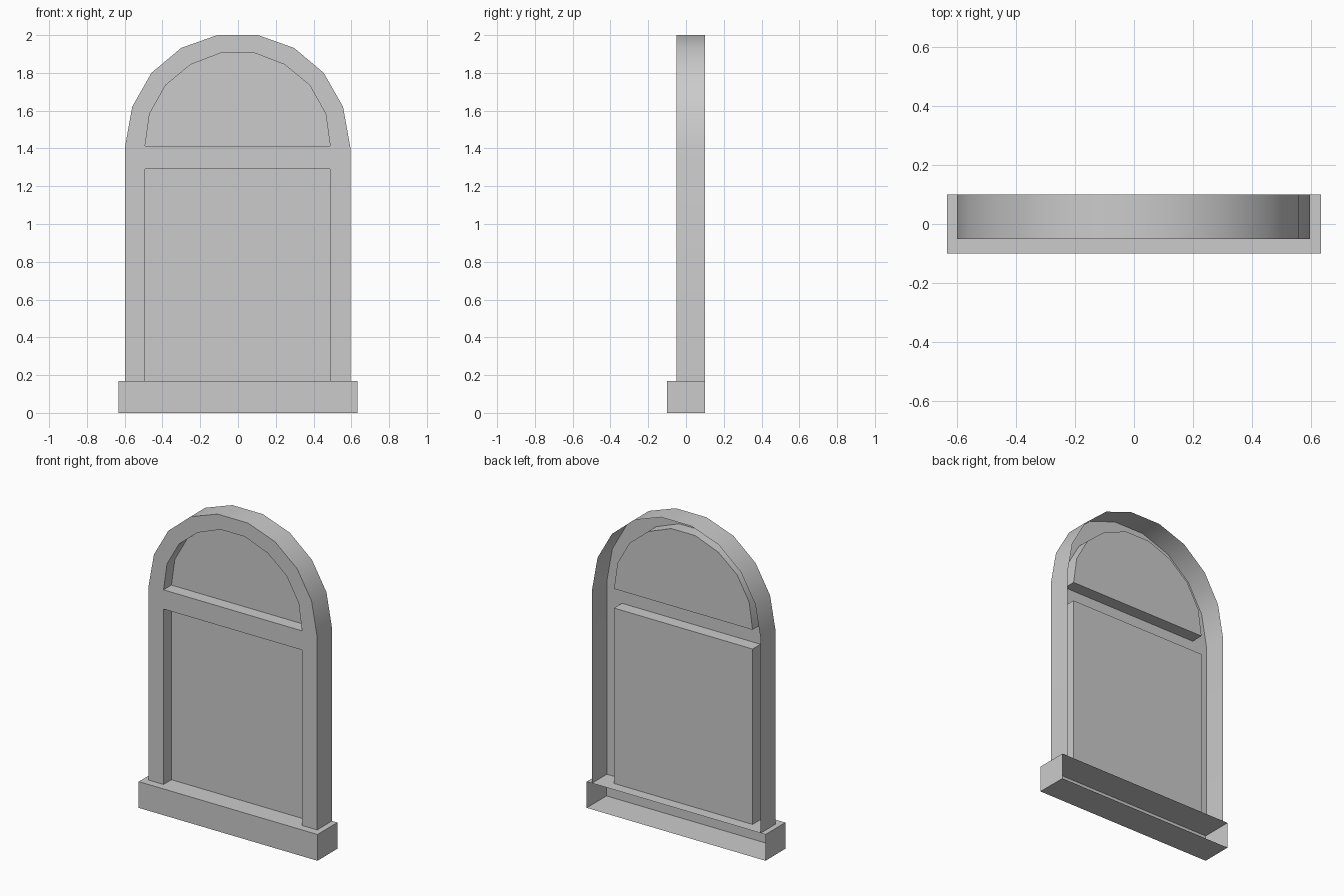
import bpy, bmesh
from math import radians
from mathutils import Matrix

if "Cube" in bpy.data.objects:
    bpy.data.objects.remove(bpy.data.objects["Cube"])

CX = -0.002                             # slight sideways offset of the frame
FRONT, GLASS, BACK = -0.05, 0.03, 0.10  # depths of front face, panes, open back
SILL_TOP, BAR_Z, ARCH_Z = 0.168, 1.29, 1.413

# half profiles (x, z), from the spring line up to the crown
OUTER = [(0.597, 1.404), (0.558, 1.621), (0.456, 1.80), (0.299, 1.932), (0.108, 2.0)]
INNER = [(0.49, ARCH_Z), (0.466, 1.584), (0.381, 1.735), (0.249, 1.844), (0.085, 1.907)]


def mirrored(half):
    """Full outline from right to left."""
    return half + [(-x, z) for x, z in reversed(half)]


def face(bm, pts, y):
    bm.faces.new([bm.verts.new((x + CX, y, z)) for x, z in pts])


def wall(bm, pts, y0, y1):
    """Strip of quads following an outline through the depth."""
    for (x0, z0), (x1, z1) in zip(pts, pts[1:]):
        bm.faces.new([bm.verts.new(p) for p in (
            (x0 + CX, y0, z0), (x1 + CX, y0, z1), (x1 + CX, y1, z1), (x0 + CX, y1, z0))])


def finish(name, bm, face_front=True):
    if face_front:
        bmesh.ops.remove_doubles(bm, verts=bm.verts, dist=1e-5)
        bmesh.ops.recalc_face_normals(bm, faces=bm.faces)
        bm.normal_update()
        if sum(f.normal.y * f.calc_area() for f in bm.faces) > 0:
            bmesh.ops.reverse_faces(bm, faces=bm.faces)
    me = bpy.data.meshes.new(name)
    bm.to_mesh(me)
    bm.free()
    ob = bpy.data.objects.new(name, me)
    bpy.context.collection.objects.link(ob)
    return ob


outer, inner = mirrored(OUTER), mirrored(INNER)
ox, ix = OUTER[0][0], INNER[0][0]
lower = [(ix, SILL_TOP), (ix, BAR_Z), (-ix, BAR_Z), (-ix, SILL_TOP)]

# frame: front plate, outer wall and the reveals of both openings
bm = bmesh.new()
for i in range(len(outer) - 1):
    face(bm, [outer[i], outer[i + 1], inner[i + 1], inner[i]], FRONT)
for s in (1, -1):
    face(bm, [(s * ox, SILL_TOP), (s * ox, OUTER[0][1]), (s * ix, ARCH_Z),
              (s * ix, BAR_Z), (s * ix, SILL_TOP)], FRONT)
face(bm, [(ix, BAR_Z), (ix, ARCH_Z), (-ix, ARCH_Z), (-ix, BAR_Z)], FRONT)
wall(bm, [(ox, SILL_TOP)] + outer + [(-ox, SILL_TOP)], FRONT, BACK)
wall(bm, inner + inner[:1], FRONT, GLASS)
wall(bm, lower, FRONT, GLASS)
frame = finish("window_frame", bm)

# panes
for name, pts in (("upper_pane", inner), ("lower_pane", lower)):
    bm = bmesh.new()
    face(bm, pts, GLASS)
    finish(name, bm)

# sill: box with an open back
bm = bmesh.new()
bmesh.ops.create_cube(bm, size=1, matrix=Matrix.Translation((0, 0, SILL_TOP / 2))
                      @ Matrix.Diagonal((1.265, 0.2, SILL_TOP, 1)))
bm.normal_update()
bmesh.ops.delete(bm, geom=[f for f in bm.faces if f.normal.y > 0.9], context='FACES_ONLY')
finish("sill", bm, face_front=False)

# smooth arch, crisp corners
bpy.ops.object.select_all(action='DESELECT')
frame.select_set(True)
bpy.context.view_layer.objects.active = frame
bpy.ops.object.shade_smooth_by_angle(angle=radians(30))
